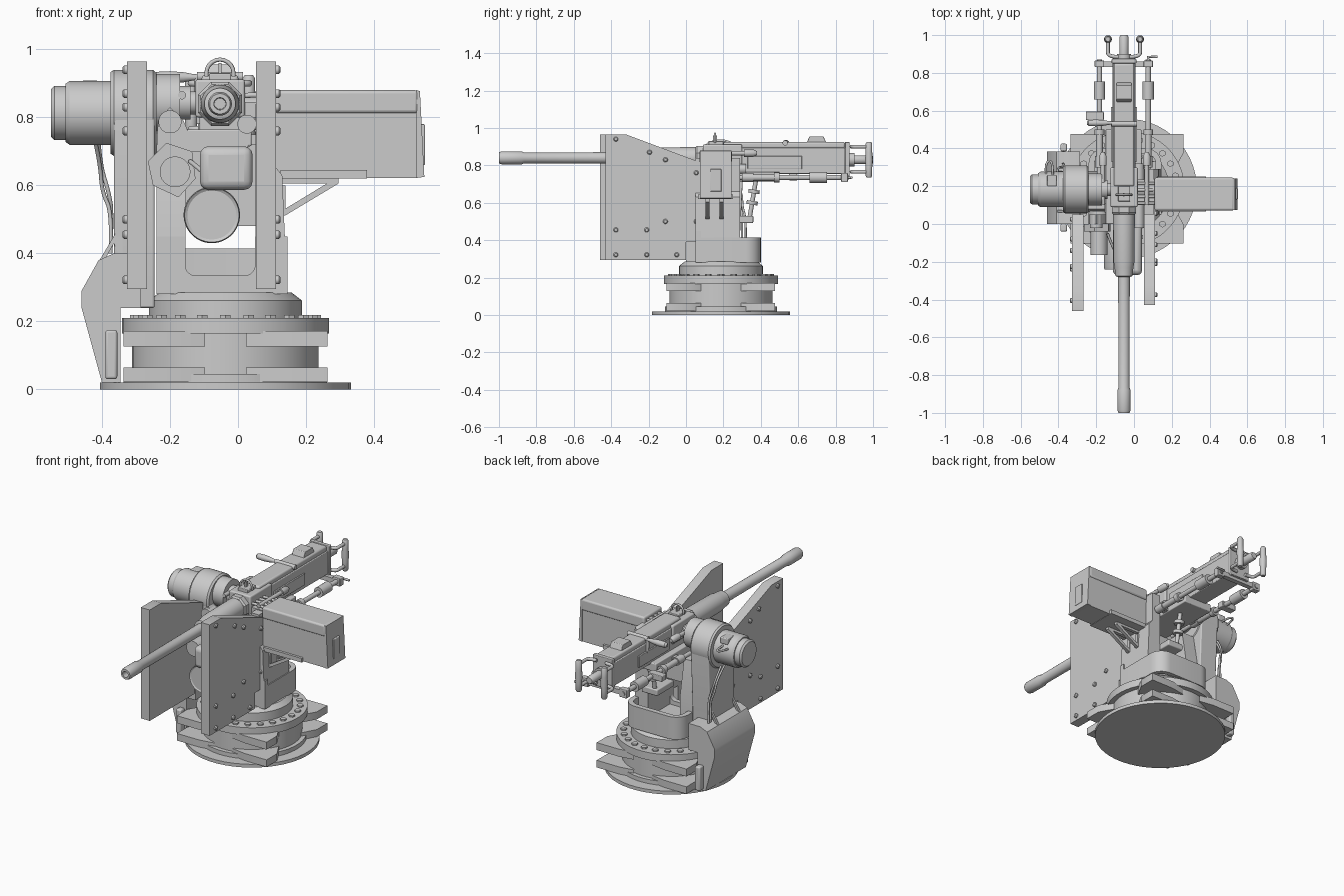
import bpy, bmesh
from math import sin, cos, pi, radians
from mathutils import Vector


def finish(name, bm, bevel=0):
    bmesh.ops.recalc_face_normals(bm, faces=bm.faces)
    me = bpy.data.meshes.new(name)
    bm.to_mesh(me)
    bm.free()
    me.shade_smooth()
    me.set_sharp_from_angle(angle=radians(32))
    ob = bpy.data.objects.new(name, me)
    bpy.context.collection.objects.link(ob)
    if bevel:
        m = ob.modifiers.new("bevel", 'BEVEL')
        m.width, m.segments = bevel, 3
    return ob


def prism(name, axis, pts, spans, bevel=0):
    """Extrude an outline along x, y or z over one or more (low, high) spans."""
    bm = bmesh.new()
    for lo, hi in spans:
        rings = []
        for t in (lo, hi):
            co = {'x': lambda p: (t, *p), 'y': lambda p: (p[0], t, p[1]), 'z': lambda p: (*p, t)}[axis]
            rings.append([bm.verts.new(co(p)) for p in pts])
        a, b = rings
        bm.faces.new(a)
        bm.faces.new(b)
        for i in range(len(a)):
            j = (i + 1) % len(a)
            bm.faces.new((a[i], a[j], b[j], b[i]))
    return finish(name, bm, bevel)


def box(name, x, y, z, bevel=0):
    return prism(name, 'z', [(x[0], y[0]), (x[1], y[0]), (x[1], y[1]), (x[0], y[1])], [z], bevel)


def lathe(name, origins, axis, prof, n=32):
    """Turn a (distance, radius) profile round an axis, at each origin."""
    bm = bmesh.new()
    q = Vector(axis).to_track_quat('Z', 'Y')
    for o in origins:
        rings = [[bm.verts.new(Vector(o) + q @ Vector((r * cos((i + .5) * 2 * pi / n), r * sin((i + .5) * 2 * pi / n), t)))
                  for i in range(n)] for t, r in prof]
        for a, b in zip(rings, rings[1:]):
            for i in range(n):
                j = (i + 1) % n
                bm.faces.new((a[i], a[j], b[j], b[i]))
        bm.faces.new(rings[0])
        bm.faces.new(rings[-1])
    return finish(name, bm)


def rod(name, p, q, r, n=20):
    d = Vector(q) - Vector(p)
    return lathe(name, [p], d, [(0, r), (d.length, r)], n)


def tube(name, pts, r, smooth=True):
    cu = bpy.data.curves.new(name, 'CURVE')
    cu.dimensions, cu.bevel_depth, cu.bevel_resolution, cu.use_fill_caps = '3D', r, 3, True
    s = cu.splines.new('NURBS' if smooth else 'POLY')
    s.points.add(len(pts) - 1)
    for p, c in zip(s.points, pts):
        p.co = (*c, 1)
    s.use_endpoint_u, s.order_u, s.resolution_u = True, 3, 6
    tmp = bpy.data.objects.new(name + "_path", cu)
    me = bpy.data.meshes.new_from_object(tmp)
    bpy.data.objects.remove(tmp)
    ob = bpy.data.objects.new(name, me)
    bpy.context.collection.objects.link(ob)


def arc(cx, cy, r, a0, a1, n=8):
    return [(cx + r * cos(radians(a0 + (a1 - a0) * i / n)), cy + r * sin(radians(a0 + (a1 - a0) * i / n))) for i in range(n + 1)]


# Round base: plate, drum, bolted flange and turntable
BX, BY = -0.037, 0.187
Z = (0, 0, 1)
lathe("base_plate", [(BX, BY, 0)], Z, [(0, .37), (.02, .37)], 48)
lathe("base_drum", [(BX, BY, 0)], Z, [(.02, .30), (.045, .30), (.045, .275), (.165, .275), (.165, .305), (.21, .305)], 48)
lathe("turntable", [(BX, BY, 0)], Z, [(.2, .225), (.262, .225), (.285, .195)], 48)
lathe("flange_bolts", [(BX + .265 * cos(i * pi / 12), BY + .265 * sin(i * pi / 12), .205) for i in range(24)], Z,
      [(0, .018), (.014, .018)], 6)
for sx in (-1, 1):
    for sy in (-1, 1):
        lug = [(.06, .275), (.15, .29), (.30, .29), (.30, .19), (.25, .10), (.18, .16)]
        prism("base_lug", 'z', [(BX + sx * x, BY + sy * y) for x, y in lug], [(.022, .065), (.127, .172)])

# Yoke on the turntable: open tub with two arms
tub = [(-.24, .06)] + arc(-.16, .32, .08, 180, 90) + arc(.065, .32, .08, 90, 0) + [(.145, .06), (.115, .06)]
tub += arc(.065, .32, .05, 0, 90) + arc(-.16, .32, .05, 90, 180) + [(-.21, .06)]
prism("yoke_tub", 'z', tub, [(.28, .415)])
prism("yoke_front", 'y', [(-.24, .28), (.145, .28), (.145, .45), (.05, .45)] + arc(.02, .365, .03, 0, -90)
      + arc(-.125, .365, .03, -90, -180) + [(-.155, .45), (-.24, .45)], [(.05, .08)])
box("yoke_floor", (-.23, .13), (.06, .33), (.28, .31))
prism("yoke_left_arm", 'x', [(.05, .28), (.28, .28), (.28, .48), (.24, .70), (.08, .70), (.05, .62)], [(-.24, -.155)])
prism("yoke_right_arm", 'y', [(.052, .28), (.145, .28), (.13, .63), (.105, .66), (.105, .84), (.052, .84)], [(.05, .29)])

# Side column with elevation drive
MY, MZ = .183, .813
prism("drive_column", 'x', [(.075, .24), (.29, .24), (.29, .45)] + arc(MY, MZ, .125, 0, 180, 16) + [(.06, .45)],
      [(-.365, -.245)], .006)
prism("column_foot", 'y', [(-.345, .02), (-.40, .02), (-.46, .24), (-.46, .29), (-.41, .38), (-.365, .40), (-.285, .40),
                           (-.285, .24), (-.345, .24)], [(.0, .385)])
prism("column_gusset", 'y', [(-.355, .48), (-.36, .46), (-.41, .375), (-.395, .375), (-.365, .43), (-.35, .395), (-.34, .395), (-.34, .48)],
      [(.06, .075), (.265, .28)])
for y in (-.02, .405):
    box("foot_handle", (-.39, -.355), (y - .02, y + .02), (.03, .175), .008)
lathe("drive_motor", [(0, MY, MZ)], (-1, 0, 0), [(.24, .118), (.25, .127), (.365, .127), (.375, .12), (.375, .094),
      (.495, .094), (.507, .086), (.507, .08), (.54, .08), (.55, .07)], 40)
box("motor_terminal", (-.46, -.41), (.2, .26), (.87, .908), .005)
tube("motor_lifting_eye", [(-.465, .26, .85), (-.47, .31, .86), (-.45, .34, .86), (-.43, .32, .86), (-.43, .26, .86)], .006)
for d in (0, .02):
    tube("drive_cable", [(-.42 + d / 2, .23 + d, .73), (-.405, .28 + d, .66), (-.40 + d, .30, .58), (-.37, .30 + d, .52),
                         (-.375, .30 + d, .40)], .006)
lathe("trunnion_left", [(0, MY, MZ + .03)], (-1, 0, 0), [(.10, .034), (.14, .034), (.14, .05), (.17, .05), (.17, .085), (.25, .085)])
rod("trunnion_right", (.0, MY, MZ), (.11, MY, MZ), .05)

# Two shield plates with bolts
for name, x0, x1, dy, out in (("left_shield", -.327, -.268, -.03, -1), ("right_shield", .053, .112, 0, 1)):
    prof = [(-.43, .295), (.0, .295), (.0, .39), (.08, .39), (.08, .815), (-.32, .965), (-.43, .965)]
    prism(name, 'x', [(y + dy, z) for y, z in prof], [(x0, x1)])
    spots = [(-.375, .94), (-.195, .87), (-.11, .83), (.055, .76), (.055, .50), (-.11, .50), (-.375, .455),
             (-.21, .455), (-.375, .322), (-.21, .322), (-.05, .322)]
    lathe(name + "_bolts", [(x1 if out > 0 else x0, y + dy, z) for y, z in spots], (out, 0, 0), [(-.005, .013), (.008, .013), (.013, .008)], 12)

# Ammunition box, tilted end plate, tray and brackets
box("ammo_box", (.112, .525), (.08, .238), (.622, .82))
box("ammo_box_lid", (.108, .53), (.072, .245), (.812, .88), .01)
prism("ammo_box_end", 'y', [(.525, .622), (.548, .625), (.535, .877), (.525, .88)], [(.075, .242)])
box("ammo_box_latch", (.53, .55), (.13, .19), (.66, .78), .004)
box("ammo_tray", (.125, .38), (.065, .252), (.62, .645))
prism("tray_bracket", 'y', [(.12, .62), (.295, .62), (.295, .605), (.14, .512), (.125, .512), (.125, .60), (.14, .60),
                            (.14, .532), (.262, .606), (.12, .606)], [(.105, .125), (.18, .2)])
for i in range(4):
    tube("feed_chute_finger", [(.0, .11 + .035 * i, .86), (.06, .11 + .035 * i, .875), (.12, .11 + .035 * i, .85)], .008)
box("feed_chute", (.0, .12), (.1, .235), (.80, .845))

# Gun: barrel, jacket, receiver and covers
GX, GZ = -.053, .84
Y = (0, 1, 0)
lathe("barrel", [(GX, 0, GZ)], Y, [(-.92, .016), (-1, .018), (-1, .030), (-.985, .035), (-.88, .035), (-.865, .029), (-.28, .031)])
lathe("barrel_jacket", [(GX, 0, GZ)], Y, [(-.28, .034), (-.275, .046), (-.23, .05), (-.20, .056), (.1, .058)])
lathe("jacket_collar", [(GX, 0, GZ)], Y, [(.05, .062), (.06, .07), (.11, .07)], 8)
box("receiver", (-.113, .007), (.1, .85), (.755, .895), .004)
box("receiver_cover", (-.107, .001), (.2, .85), (.89, .925), .01)
box("feed_cover", (-.125, .02), (.09, .30), (.80, .912), .008)
box("receiver_side_plates", (-.122, .016), (.33, .62), (.78, .85), .003)
box("back_plate", (-.118, .012), (.85, .875), (.74, .925), .004)
box("cradle", (-.15, .04), (.0, .50), (.715, .765), .005)
lathe("buffer_tube", [(GX, 0, .83)], Y, [(.87, .036), (.90, .036), (.90, .024), (.99, .024), (1.0, .018)])
prism("rear_sight_base", 'x', [(.645, .92), (.75, .92), (.735, .955), (.66, .955)], [(-.093, -.013)], .003)
rod("cover_hinge", (-.12, .53, .92), (.015, .53, .92), .014)
box("front_sight_base", (-.085, -.02), (.12, .20), (.905, .93), .004)
tube("front_sight_guard", [(GX + x, .155, z) for x, z in [(-.04, .92)] + [(a, b + .93) for a, b in arc(0, 0, .04, 180, 0, 10)] + [(.04, .92)]], .006, False)
box("front_sight_post", (GX - .004, GX + .004), (.145, .165), (.92, .96))

# Twin spade grips
for s in (-1, 1):
    for z in (.765, .90):
        tube("grip_arm", [(GX + s * .03, .885, z), (GX + s * .085, .885, z), (GX + s * .085, .93, z), (GX + s * .085, .978, z)], .01)
    lathe("grip_handle", [(GX + s * .085, .978, 0)], Z, [(.735, .012), (.745, .018), (.79, .018), (.83, .021), (.87, .018), (.915, .018), (.925, .012)], 20)

# Recoil rails either side below the receiver
for x in (-.183, .075):
    lathe("recoil_rail", [(x, 0, .735)], Y, [(.12, .013), (.30, .013), (.30, .024), (.36, .024), (.36, .018), (.47, .018), (.47, .026),
          (.50, .026), (.50, .014), (.66, .014), (.66, .030), (.755, .030), (.755, .014), (.87, .014)], 20)
    box("rail_clamp", (x - .025, x + .025), (.83, .865), (.71, .76), .004)
    lathe("rail_upper_rod", [(x * .9, 0, .865)], Y, [(.1, .012), (.31, .012), (.31, .02), (.36, .02), (.38, .01)], 16)
box("rail_crossbar", (-.185, .075), (.83, .86), (.722, .75))
box("rail_front_crossbar", (-.19, .08), (.31, .35), (.72, .75))
tube("rail_crank", [(.075, .87, .735), (.075, .885, .735), (.125, .885, .735)], .007, False)

# Charging handle and bracket
lathe("charging_handle", [(-.25, .535, .918)], (1, 0, 0), [(0, .008), (.01, .016), (.05, .018), (.09, .015), (.115, .01), (.14, .008)], 20)
rod("charging_arm", (-.12, .535, .918), (-.115, .535, .84), .01)
box("charging_slide", (-.255, -.16), (.55, .595), (.72, .755), .004)
rod("bolt_cylinder", (.026, -.02, .78), (.026, .32, .78), .028)

# Sighting cluster below the barrel
lathe("sight_camera", [(-.185, 0, .64)], Y, [(-.165, .03), (-.165, .045), (-.04, .045), (-.04, .055), (.07, .055)])
prism("camera_bracket", 'y', [(-.265, .67), (-.21, .725), (-.135, .70), (-.125, .62), (-.175, .565), (-.25, .60)], [(-.04, .0)])
prism("pivot_bracket", 'y', [(-.24, .70), (-.235, .79), (-.2, .83), (-.16, .79), (-.13, .72), (.03, .72), (.03, .70)], [(.0, .05)])
rod("pivot_cap", (-.2, -.02, .787), (-.2, .05, .787), .034)
box("sensor_box", (-.112, .043), (-.27, .08), (.587, .715), .025)
lathe("searchlight", [(-.077, 0, .513)], Y, [(-.235, .072), (-.24, .08), (-.225, .083), (.02, .083), (.07, .06), (.10, .04)], 40)
box("searchlight_mount", (-.155, .06), (.06, .11), (.48, .72))
tube("sensor_cable", [(-.14, -.05, .67), (-.10, -.16, .64), (-.06, -.18, .59), (-.03, -.05, .57)], .007)

# Rear tray and elevation lock lever
box("rear_tray", (-.06, .045), (.20, .36), (.492, .53), .006)
rod("lock_lever", (-.03, .34, .52), (-.03, .375, .73), .012)
lathe("lock_collar", [(-.03, .352, .59), (-.03, .362, .65)], (0, .16, 1), [(0, .03), (.02, .03)])
